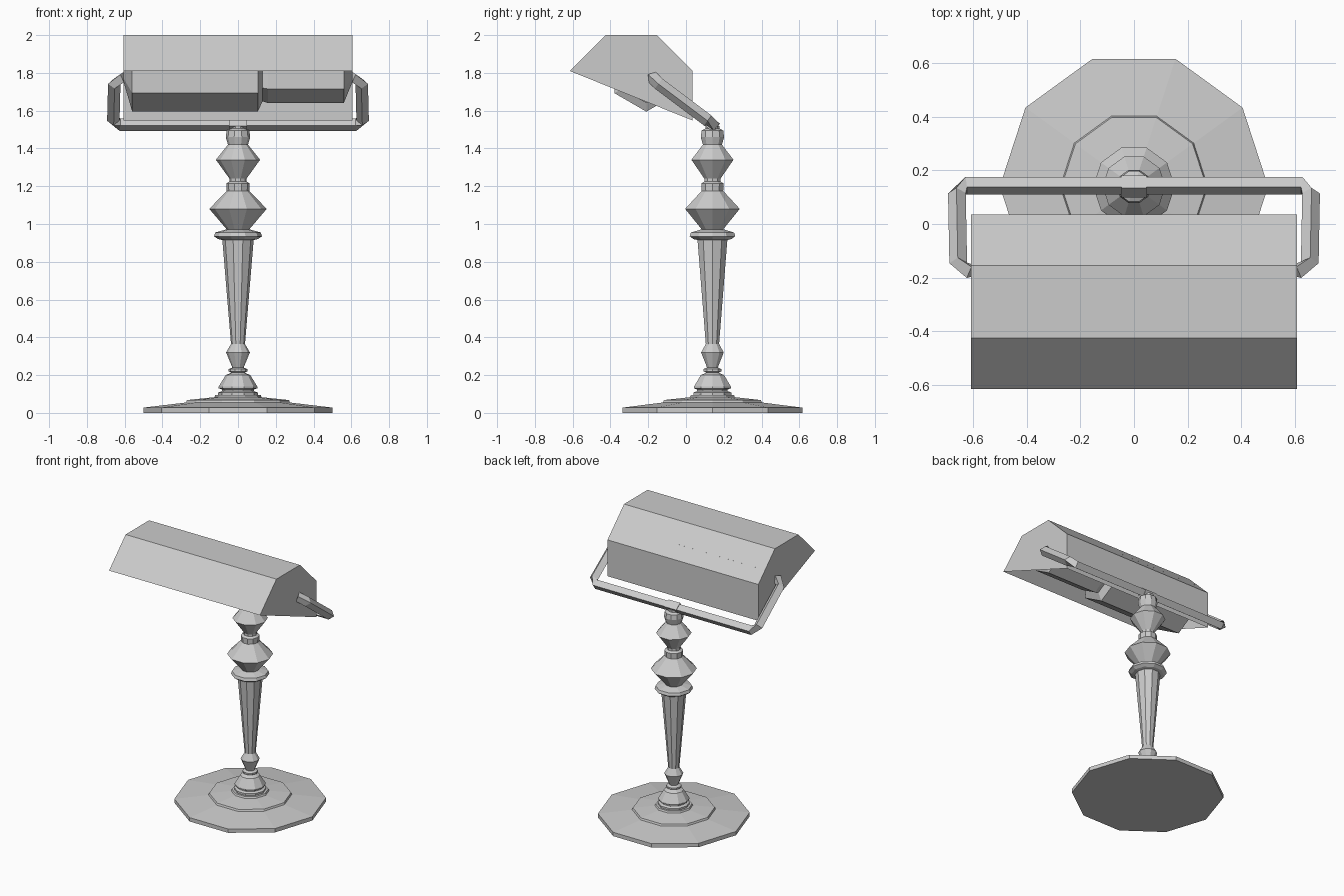
import bpy, bmesh
from math import cos, sin, pi, radians
from mathutils import Vector

if "Cube" in bpy.data.objects:
    bpy.data.objects.remove(bpy.data.objects["Cube"])

TILT = radians(36.6)


def loft(name, rings, caps=True):
    """Skin a list of equal-sized vertex rings, optionally closing both ends."""
    bm = bmesh.new()
    rows = [[bm.verts.new(p) for p in ring] for ring in rings]
    n = len(rows[0])
    for a, b in zip(rows, rows[1:]):
        for i in range(n):
            j = (i + 1) % n
            bm.faces.new((a[i], a[j], b[j], b[i]))
    if caps:
        bm.faces.new(rows[0])
        bm.faces.new(rows[-1])
    bmesh.ops.recalc_face_normals(bm, faces=bm.faces)
    mesh = bpy.data.meshes.new(name)
    bm.to_mesh(mesh)
    bm.free()
    ob = bpy.data.objects.new(name, mesh)
    bpy.context.collection.objects.link(ob)
    return ob


def turned(name, profile, cy=0.14, sides=10):
    """Faceted turning around a vertical axis; profile is (radius, z)."""
    return loft(name, [[(r * cos(2 * pi * i / sides), cy + r * sin(2 * pi * i / sides), z)
                        for i in range(sides)] for r, z in profile])


# Stepped round foot
turned("base", [(0.5, 0), (0.5, 0.028), (0.275, 0.055), (0.27, 0.068),
                (0.125, 0.083), (0.12, 0.095)])

# Turned column
turned("column", [
    (0.105, 0.09), (0.105, 0.108), (0.085, 0.115), (0.085, 0.124),
    (0.102, 0.13), (0.102, 0.14), (0.065, 0.2), (0.035, 0.213),
    (0.05, 0.22), (0.05, 0.232), (0.03, 0.24), (0.063, 0.32), (0.037, 0.365),
    (0.083, 0.915), (0.105, 0.92), (0.127, 0.935), (0.12, 0.955), (0.06, 0.972),
    (0.152, 1.08), (0.06, 1.175), (0.062, 1.215), (0.045, 1.225), (0.045, 1.24),
    (0.117, 1.34), (0.053, 1.42), (0.065, 1.46), (0.06, 1.495), (0.04, 1.505), (0.04, 1.52)])

# Pivot block on top of the column
bpy.ops.mesh.primitive_cube_add(size=1, location=(0, 0.14, 1.526), rotation=(-TILT, 0, 0))
block = bpy.context.object
block.name = "pivot_block"
block.scale = (0.093, 0.058, 0.058)

# U-shaped yoke: square bar whose section twists into the side arms
normal = Vector((0, sin(TILT), cos(TILT)))
back = Vector((0, cos(TILT), -sin(TILT)))
right = Vector((1, 0, 0))
half = 0.033


def section(centre, out, twist):
    return [Vector(centre) + half * (out * cos(a) + normal * sin(a))
            for a in (radians(45 + twist + 90 * k) for k in range(4))]


corner = (back * 0.9 + right * 0.1).normalized()
tip = (right * 0.55 - back * 0.83).normalized()
right_half = [section((0.625, 0.143, 1.526), corner, 0),
              section((0.66, 0.115, 1.548), right, 42),
              section((0.655, -0.145, 1.743), right, 42),
              section((0.605, -0.178, 1.777), tip, 42)]
left_half = [[Vector((-p.x, p.y, p.z)) for p in ring] for ring in reversed(right_half)]
loft("yoke", left_half + right_half)

# Half-octagon shade, open underneath
outline = [(-0.615, 1.81), (-0.425, 2.0), (-0.155, 2.0), (0.035, 1.812), (0.035, 1.548)]
shade = loft("shade", [[(x, y, z) for y, z in outline] for x in (-0.607, 0.607)])
bm = bmesh.new()
bm.from_mesh(shade.data)
opening = [f for f in bm.faces if f.normal.z < -0.5]
bmesh.ops.delete(bm, geom=opening, context='FACES_ONLY')
bm.to_mesh(shade.data)
bm.free()

# Six-sided bulb and socket lying inside the shade
lamp = [(-0.605, 0.04), (-0.56, 0.195), (0.105, 0.195), (0.13, 0.14),
        (0.16, 0.15), (0.56, 0.15), (0.605, 0.04)]
loft("bulb_and_socket", [[(x, -0.21 + r * cos(pi / 6 + k * pi / 3), 1.79 + r * sin(pi / 6 + k * pi / 3))
                          for k in range(6)] for x, r in lamp])
